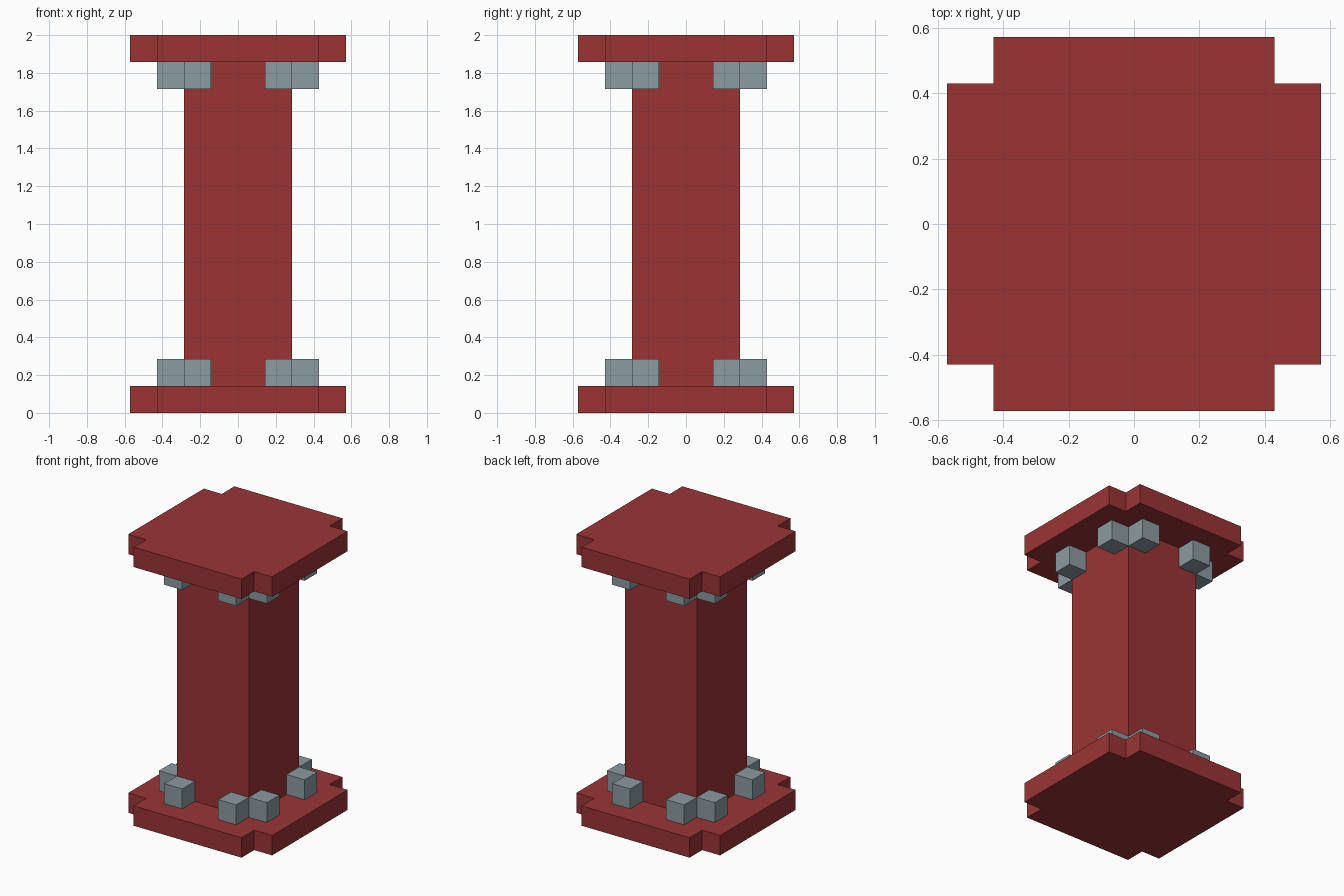
import bpy
import bmesh
import math
from mathutils import Matrix, Vector

cube = bpy.data.objects.get("Cube")
if cube:
    bpy.data.objects.remove(cube, do_unlink=True)

U = 1 / 7  # grid module: the pillar is 14 modules tall


def material(name, rgb):
    mat = bpy.data.materials.new(name)
    mat.use_nodes = True
    mat.diffuse_color = (*rgb, 1)
    mat.node_tree.nodes["Principled BSDF"].inputs["Base Color"].default_value = (*rgb, 1)
    return mat


red = material("brick red", (0.325, 0.034, 0.035))
grey = material("stone grey", (0.260, 0.328, 0.361))


def finish(name, bm, mat):
    bmesh.ops.recalc_face_normals(bm, faces=bm.faces)
    mesh = bpy.data.meshes.new(name)
    bm.to_mesh(mesh)
    bm.free()
    mesh.materials.append(mat)
    obj = bpy.data.objects.new(name, mesh)
    bpy.context.collection.objects.link(obj)
    return obj


def box(name, center, size, mat):
    bm = bmesh.new()
    bmesh.ops.create_cube(bm, size=1, matrix=Matrix.Diagonal((*(Vector(size) * U), 1)))
    obj = finish(name, bm, mat)
    obj.location = Vector(center) * U
    return obj


def slab(name, z):
    # Square plate with notched corners, one module thick
    corner = [(4, -3), (4, 3), (3, 3)]
    bm = bmesh.new()
    verts = []
    for k in range(4):
        turn = Matrix.Rotation(k * math.pi / 2, 3, "Z")
        verts += [bm.verts.new(turn @ Vector((x * U, y * U, 0))) for x, y in corner]
    face = bm.faces.new(verts)
    top = bmesh.ops.extrude_face_region(bm, geom=[face])["geom"]
    bmesh.ops.translate(bm, vec=(0, 0, U),
                        verts=[v for v in top if isinstance(v, bmesh.types.BMVert)])
    finish(name, bm, red).location.z = z * U


slab("base_slab", 0)
slab("top_slab", 13)
box("column", (0, 0, 7), (4, 4, 12), red)

# Two small blocks against each column face, at the foot and the head
for level, z in (("foot", 1.5), ("head", 12.5)):
    for side_y, sy in (("front", -1), ("back", 1)):
        for side_x, sx in (("right", -1), ("left", 1)):
            for axis, x, y in (("y", 1.5, 2.5), ("x", 2.5, 1.5)):
                box(f"{level}_block_{side_y}_{side_x}_{axis}",
                    (sx * x, sy * y, z), (1, 1, 1), grey)
